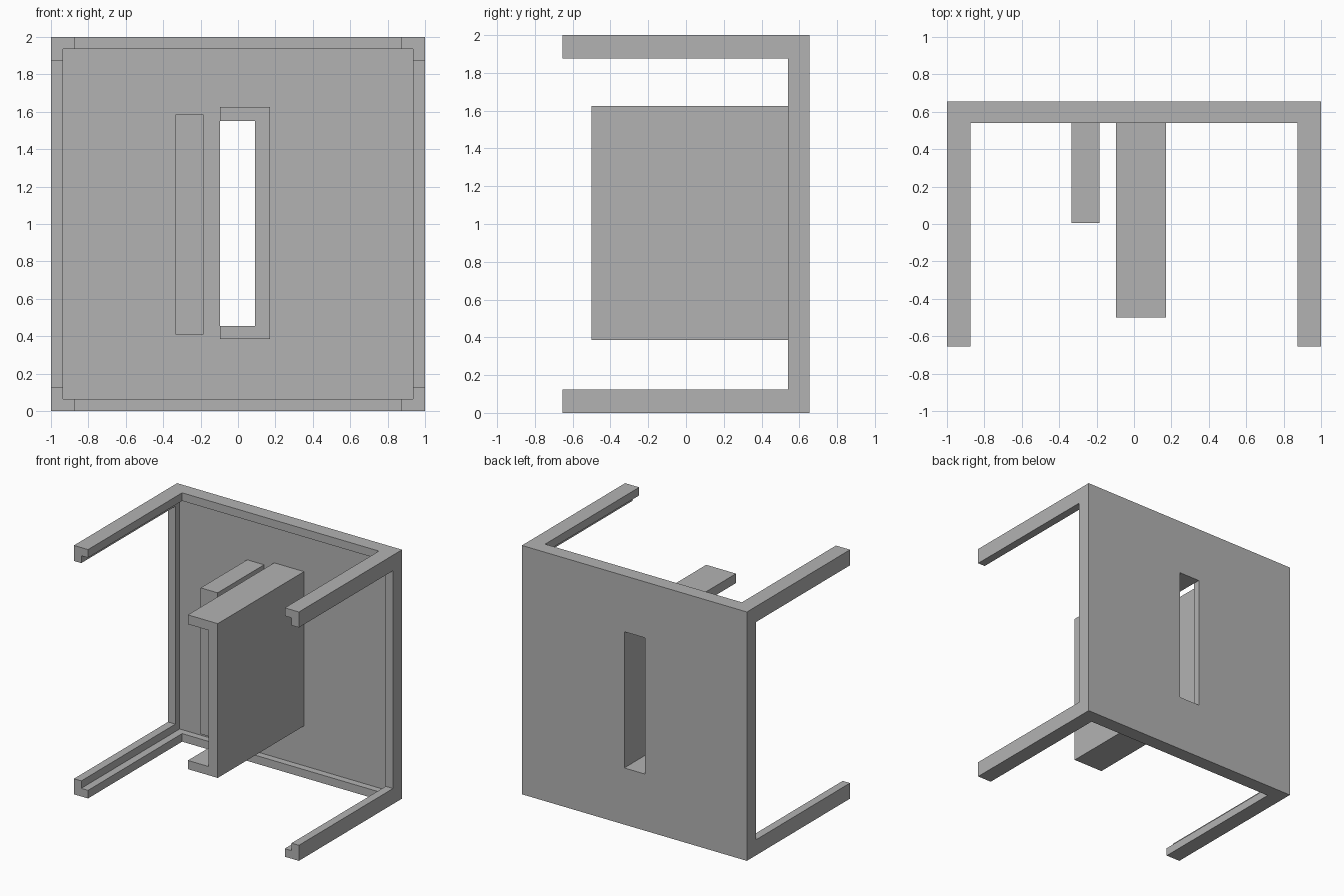
import bpy
import bmesh

cube = bpy.data.objects.get("Cube")
if cube:
    bpy.data.objects.remove(cube, do_unlink=True)

grey = bpy.data.materials.new("plain_grey")
grey.use_nodes = True
grey.diffuse_color = (0.45, 0.45, 0.45, 1)
grey.node_tree.nodes["Principled BSDF"].inputs["Base Color"].default_value = grey.diffuse_color

BACK, RECESS, RIM, FRONT = 0.655, 0.595, 0.54, -0.655
LIP = 0.065       # width of the rim and thickness of the leg walls
ARM = 0.125       # outer width of the angle-section legs


def rect(x0, x1, z0, z1):
    return [(x0, z0), (x1, z0), (x1, z1), (x0, z1)]


def extrude_profile(name, outline, y0, y1, hole=None):
    """Extrude an x-z outline along y; an optional hole has as many corners."""
    bm = bmesh.new()
    outer = [bm.verts.new((x, y0, z)) for x, z in outline]
    if hole:
        inner = [bm.verts.new((x, y0, z)) for x, z in hole]
        n = len(outer)
        for i in range(n):
            j = (i + 1) % n
            bm.faces.new((outer[i], outer[j], inner[j], inner[i]))
    else:
        bm.faces.new(outer)
    result = bmesh.ops.extrude_face_region(bm, geom=bm.faces[:], use_keep_orig=True)
    moved = [v for v in result["geom"] if isinstance(v, bmesh.types.BMVert)]
    bmesh.ops.translate(bm, verts=moved, vec=(0, y1 - y0, 0))
    bmesh.ops.recalc_face_normals(bm, faces=bm.faces[:])
    mesh = bpy.data.meshes.new(name)
    bm.to_mesh(mesh)
    bm.free()
    mesh.materials.append(grey)
    obj = bpy.data.objects.new(name, mesh)
    bpy.context.collection.objects.link(obj)
    return obj


# Back panel with its upright slot
outer = rect(-1, 1, 0, 2)
extrude_profile("back_panel", outer, RECESS, BACK, rect(-0.095, 0.09, 0.455, 1.55))

# Raised rim around the recessed panel
extrude_profile("panel_rim", outer, RIM, RECESS,
                rect(-1 + LIP, 1 - LIP, LIP, 2 - LIP))

# Angle-section legs reaching forward from the four corners
angle = [(0, 0), (ARM, 0), (ARM, LIP), (LIP, LIP), (LIP, ARM), (0, ARM)]
for side, sx in (("right", -1), ("left", 1)):
    for level, sz in (("lower", -1), ("upper", 1)):
        outline = [(sx * (1 - u), 1 + sz * (1 - v)) for u, v in angle]
        extrude_profile(f"{level}_{side}_leg", outline, FRONT, RIM)

# Channel around the slot, open towards the right
channel = [(-0.095, 0.385), (0.17, 0.385), (0.17, 1.625), (-0.095, 1.625),
           (-0.095, 1.55), (0.09, 1.55), (0.09, 0.455), (-0.095, 0.455)]
extrude_profile("slot_channel", channel, -0.5, RECESS)

# Shorter solid block beside the channel
extrude_profile("side_block", rect(-0.335, -0.185, 0.41, 1.585), 0.005, RECESS)
